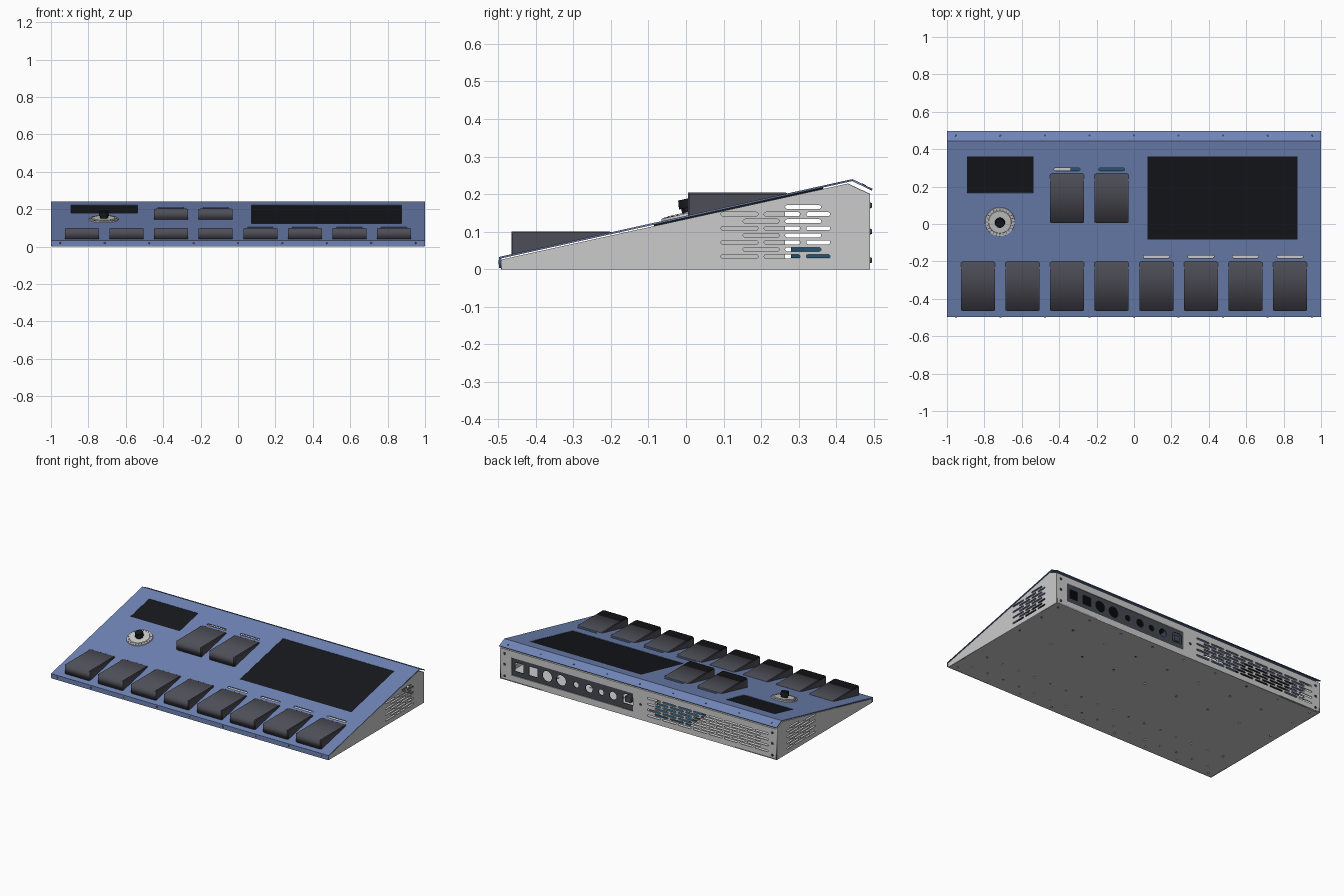
import bpy, bmesh, math
from mathutils import Matrix, Vector

if "Cube" in bpy.data.objects:
    bpy.data.objects.remove(bpy.data.objects["Cube"])


def material(name, rgb):
    m = bpy.data.materials.new(name)
    m.diffuse_color = (*rgb, 1)
    m.use_nodes = True
    m.node_tree.nodes["Principled BSDF"].inputs["Base Color"].default_value = m.diffuse_color
    return m


BLUE = material("blue_paint", (0.16, 0.23, 0.47))
DARK = material("pedal_grey", (0.075, 0.075, 0.095))
BLACK = material("screen_black", (0.008, 0.009, 0.012))
TEAL = material("board_teal", (0.02, 0.09, 0.17))
PORT = material("port_grey", (0.06, 0.065, 0.08))


def finish(name, bm, mat):
    bmesh.ops.recalc_face_normals(bm, faces=bm.faces)
    me = bpy.data.meshes.new(name)
    bm.to_mesh(me)
    bm.free()
    ob = bpy.data.objects.new(name, me)
    bpy.context.collection.objects.link(ob)
    if mat:
        me.materials.append(mat)
    return ob


def frame(u, v, origin):
    u, v = Vector(u).normalized(), Vector(v).normalized()
    m = Matrix((u, v, u.cross(v))).transposed().to_4x4()
    m.translation = Vector(origin)
    return m


def panel(name, outline, holes, thick, mat4, mat=None):
    """Flat sheet with holes, centred on the plane of mat4."""
    cu = bpy.data.curves.new(name + "_curve", 'CURVE')
    cu.dimensions, cu.fill_mode, cu.extrude = '2D', 'BOTH', thick / 2
    for loop in [outline] + holes:
        s = cu.splines.new('POLY')
        s.points.add(len(loop) - 1)
        for p, (a, b) in zip(s.points, loop):
            p.co = (a, b, 0, 1)
        s.use_cyclic_u = True
    tmp = bpy.data.objects.new(name + "_tmp", cu)
    bpy.context.collection.objects.link(tmp)
    bpy.context.view_layer.update()
    me = bpy.data.meshes.new_from_object(tmp.evaluated_get(bpy.context.evaluated_depsgraph_get()))
    bpy.data.objects.remove(tmp)
    bm = bmesh.new()
    bm.from_mesh(me)
    bmesh.ops.remove_doubles(bm, verts=bm.verts, dist=1e-5)
    bm.transform(mat4)
    return finish(name, bm, mat)


def rect(a0, a1, b0, b1):
    return [(a0, b0), (a1, b0), (a1, b1), (a0, b1)]


def circle(a, b, r, n=20):
    return [(a + r * math.cos(2 * math.pi * i / n), b + r * math.sin(2 * math.pi * i / n)) for i in range(n)]


def slot(a0, a1, b, h):
    r = h / 2
    right = [(a1 - r + r * math.sin(t), b - r * math.cos(t)) for t in [math.pi * i / 5 for i in range(6)]]
    return right + [(a0 + a1 - x, 2 * b - z) for x, z in right]


def box(name, x, y, z, mat=None):
    return panel(name, rect(*x, *y), [], z[1] - z[0], frame((1, 0, 0), (0, 1, 0), (0, 0, sum(z) / 2)), mat)


def discs(name, tiers, frames, mat=None, n=24):
    """Stacked round tiers (r_bottom, r_top, z0, z1) repeated at each frame."""
    bm = bmesh.new()
    for f in frames:
        for r1, r2, z0, z1 in tiers:
            bmesh.ops.create_cone(bm, cap_ends=True, segments=n, radius1=r1, radius2=r2, depth=z1 - z0,
                                  matrix=f @ Matrix.Translation((0, 0, (z0 + z1) / 2)))
    ob = finish(name, bm, mat)
    bpy.context.view_layer.objects.active = ob
    ob.select_set(True)
    bpy.ops.object.shade_smooth_by_angle()
    ob.select_set(False)


# Sloped top frame: v runs up the slope
T = 0.005
FRONT, PEAK, TAIL = Vector((0, -0.497, 0.033)), Vector((0, 0.443, 0.24)), Vector((0, 0.497, 0.214))
SLOPE = (PEAK - FRONT).normalized()
LEN = (PEAK - FRONT).length
X = (1, 0, 0)


def sv(y):
    return (y - FRONT.y) / SLOPE.y


def surf(y):
    return FRONT.z + (y - FRONT.y) * SLOPE.z / SLOPE.y


def on_slope(drop, x=0, y=None):
    m = frame(X, SLOPE, FRONT if y is None else (x, y, surf(y)))
    return m @ Matrix.Translation((0, 0, -drop))


cols = [-0.834 + 0.2383 * i for i in range(8)]
pedals = [(x, -0.465, -0.2) for x in cols] + [(x, 0.005, 0.27) for x in cols[2:4]]
lights = [(x, -0.175) for x in cols[4:]] + [(x, 0.292) for x in cols[2:4]]
screens = {"main_screen": (0.072, 0.875, -0.083, 0.36), "small_screen": (-0.893, -0.537, 0.167, 0.36)}
screw_x = [-0.952 + 0.238 * i for i in range(9)]

# Blue top cover: slope, front lip, rear lip
holes = [slot(x - 0.07, x + 0.07, sv(y), 0.015) for x, y in lights]
holes += [rect(a, b, sv(c), sv(d)) for a, b, c, d in screens.values()]
panel("top_cover", rect(-1, 1, 0, LEN), holes, T, on_slope(T / 2), BLUE)
panel("front_lip", rect(-1, 1, 0.004, 0.033), [], T, frame(X, (0, 0, 1), (0, -0.4955, 0)), BLUE)
rear_m = frame(X, TAIL - PEAK, PEAK) @ Matrix.Translation((0, 0, -T / 2))
panel("rear_lip", rect(-1, 1, 0, (TAIL - PEAK).length), [], T, rear_m, BLUE)

# Screens sitting in the cover openings
for name, (a, b, c, d) in screens.items():
    panel(name, rect(a - 0.004, b + 0.004, sv(c) - 0.004, sv(d) + 0.004), [], 0.008, on_slope(0.006), BLACK)

# Pedals: flat-topped wedges with a thin surround
for i, (x, y0, y1) in enumerate(pedals):
    top = surf(y1) + 0.002
    wedge = [(y0, surf(y0) - 0.004), (y1, surf(y1) - 0.004), (y1, top - 0.002),
             (y1 - 0.004, top), (y0, top)]
    panel(f"pedal_{i + 1}", wedge, [], 0.168, frame((0, 1, 0), (0, 0, 1), (x, 0, 0)), DARK)
    cheek = [(y0 + 0.003, surf(y0) - 0.004), (y1 - 0.004, surf(y1) - 0.004), (y1 - 0.006, top - 0.003),
             (y0 + 0.003, top - 0.003)]
    panel(f"pedal_cheeks_{i + 1}", cheek, [], 0.182, frame((0, 1, 0), (0, 0, 1), (x, 0, 0)), DARK)

# Rotary knob with light collar
knob = on_slope(0, -0.717, 0.012)
discs("knob_collar", [(0.08, 0.078, -0.002, 0.006), (0.062, 0.06, 0.006, 0.009)], [knob], n=40)
discs("collar_ticks", [(0.003, 0.003, 0.004, 0.0075)],
      [knob @ Matrix.Rotation(math.tau * i / 24, 4, 'Z') @ Matrix.Translation((0.069, 0, 0)) for i in range(24)],
      PORT, 6)
discs("knob", [(0.021, 0.021, 0.006, 0.02), (0.027, 0.024, 0.02, 0.044)], [knob], BLACK)

# Side walls with staggered vents
vents = []
for i in range(8):
    z = 0.034 + 0.0188 * i
    for a, b in ([(0.152, 0.248), (0.264, 0.36)] if i % 2 else [(0.093, 0.192), (0.208, 0.304), (0.32, 0.384)]):
        if z + 0.006 < 0.026 + (a + 0.49) * 0.2196:
            vents.append(slot(a, b, z, 0.0105))
wall = [(-0.491, 0.0), (0.49, 0.0), (0.49, 0.2), (0.43, 0.228), (-0.491, 0.026)]
for side, name in ((-1, "left_wall"), (1, "right_wall")):
    panel(name, wall, vents, T, frame((0, 1, 0), (0, 0, 1), (side * 0.995, 0, 0)))

# Bottom plate with fixing holes
fix = [circle(x + dx, y, 0.006, 8) for x in cols for dx in (-0.06, 0.06) for y in (-0.4, -0.26)]
fix += [circle(x, y, 0.007, 8) for x in screw_x for y in (-0.46, 0.1, 0.3, 0.45)]
panel("bottom_plate", rect(-0.993, 0.993, -0.491, 0.49), fix, T, frame(X, (0, 1, 0), (0, 0, T / 2)))
panel("inner_front_flange", rect(-0.993, 0.993, 0, 0.026), [], 0.004, frame(X, (0, 0, 1), (0, -0.491, 0)))

# Back wall with vents and connector window
grid = []
for i in range(7):
    start, n = (-0.88, 7) if i % 2 else (-0.937, 8)
    grid += [slot(start + 0.111 * k, start + 0.111 * k + 0.096, 0.042 + 0.0188 * i, 0.0105) for k in range(n)]
panel("back_wall", rect(-0.993, 0.993, 0, 0.2), grid + [rect(0.038, 0.914, 0.042, 0.157)], T,
      frame(X, (0, 0, 1), (0, 0.4875, 0)))
panel("rear_flange", rect(-0.993, 0.993, 0, 0.066), [], 0.004,
      frame(X, (0, -0.06, 0.028), (0, 0.489, 0.199)))

# Connector plate with square and round ports
ports = [rect(x - 0.03, x + 0.03, 0.072, 0.13) for x in (0.863, 0.763)]
ports += [circle(x, 0.1, r) for x, r in ((0.662, 0.034), (0.561, 0.034), (0.453, 0.018), (0.36, 0.025),
                                         (0.273, 0.018), (0.187, 0.026))]
ports.append([(0.045, 0.075), (0.115, 0.075), (0.115, 0.125), (0.1, 0.137), (0.06, 0.137), (0.045, 0.125)])
panel("connector_plate", rect(0.03, 0.922, 0.036, 0.163), ports, 0.004, frame(X, (0, 0, 1), (0, 0.482, 0)), PORT)
panel("power_inlet", rect(0.06, 0.1, 0.085, 0.122), [], 0.03, frame(X, (0, 0, 1), (0, 0.468, 0)), PORT)

# Internal board and support rib seen through the vents
box("circuit_board", (-0.34, -0.05), (0.28, 0.46), (0.03, 0.058), TEAL)
panel("support_rib", [(0.06, 0.004), (0.264, 0.004), (0.264, surf(0.264) - 0.012), (0.06, surf(0.06) - 0.012)],
      [], 0.006, frame((0, 1, 0), (0, 0, 1), (0.02, 0, 0)))

# Screws on the lips and the back wall
lip = [rear_m @ Matrix.Translation((x, 0.034, T / 2)) for x in screw_x]
lip += [frame(X, (0, 0, 1), (x, -0.498, 0.019)) for x in screw_x]
discs("lip_screws", [(0.007, 0.006, -0.002, 0.001)], lip, PORT, 10)
back = [frame((-1, 0, 0), (0, 0, 1), (s * 0.965, 0.49, z)) for s in (-1, 1) for z in (0.024, 0.1, 0.17)]
back.append(frame((-1, 0, 0), (0, 0, 1), (-0.015, 0.49, 0.1)))
discs("back_screws", [(0.009, 0.006, -0.002, 0.005)], back, PORT, 12)
